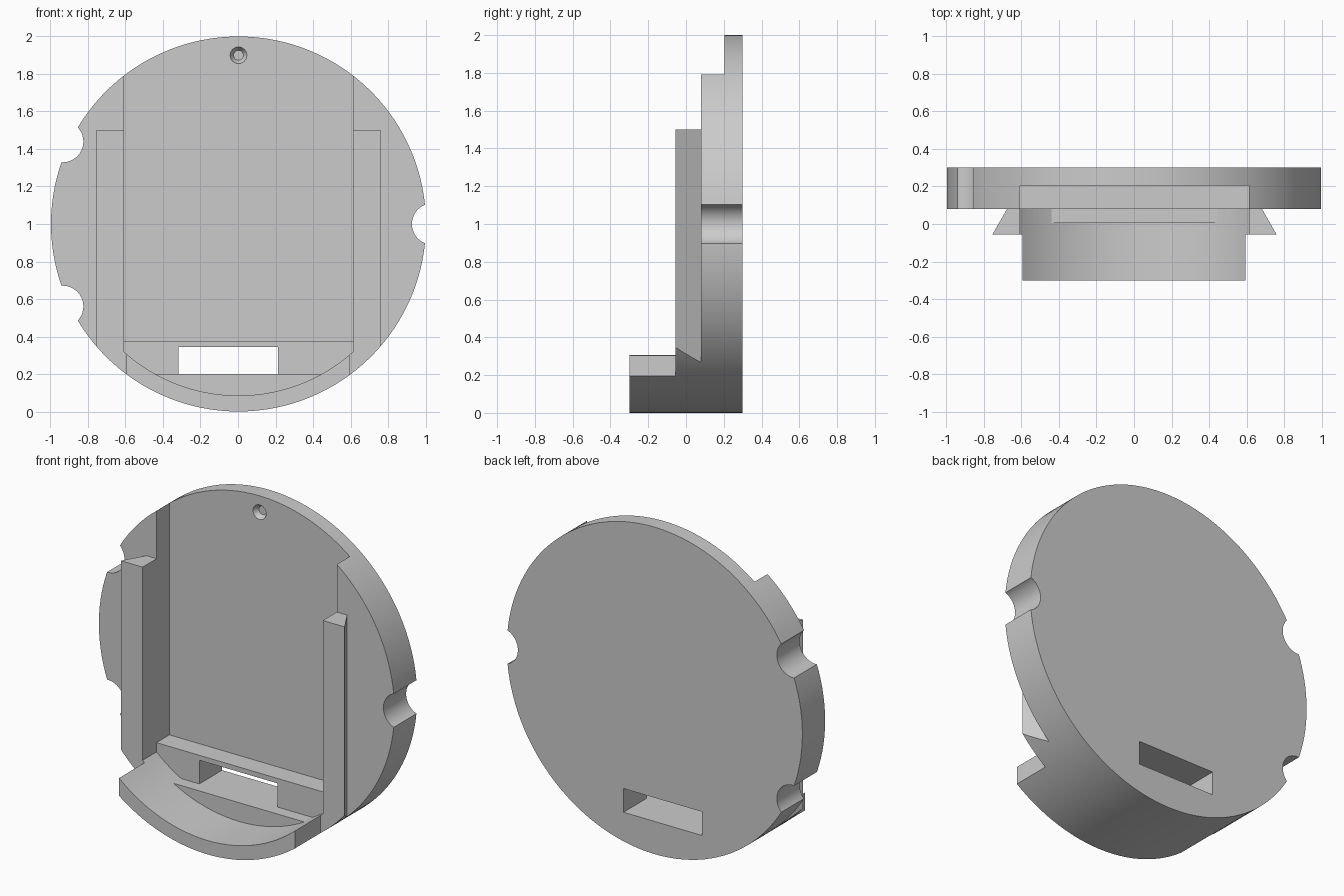
import bpy, bmesh, math
from mathutils import Matrix, Vector

if "Cube" in bpy.data.objects:
    bpy.data.objects.remove(bpy.data.objects["Cube"])

grey = bpy.data.materials.new("plain grey")
grey.diffuse_color = (0.6, 0.6, 0.6, 1)
grey.use_nodes = True
grey.node_tree.nodes["Principled BSDF"].inputs["Base Color"].default_value = grey.diffuse_color


def finish(bm, name):
    bmesh.ops.recalc_face_normals(bm, faces=bm.faces)
    me = bpy.data.meshes.new(name)
    bm.to_mesh(me)
    bm.free()
    me.materials.append(grey)
    ob = bpy.data.objects.new(name, me)
    bpy.context.collection.objects.link(ob)
    return ob


def box(name, x0, x1, y0, y1, z0, z1):
    bm = bmesh.new()
    bmesh.ops.create_cube(bm, size=1)
    for v in bm.verts:
        v.co = Vector(((x0 + x1) / 2 + v.co.x * (x1 - x0),
                       (y0 + y1) / 2 + v.co.y * (y1 - y0),
                       (z0 + z1) / 2 + v.co.z * (z1 - z0)))
    return finish(bm, name)


def cyl(name, x, z, r, y0, y1, n=128, r_back=None):
    """Cylinder or cone lying along y; r is the radius at y0."""
    bm = bmesh.new()
    m = Matrix.Translation((x, (y0 + y1) / 2, z)) @ Matrix.Rotation(-math.pi / 2, 4, 'X')
    bmesh.ops.create_cone(bm, cap_ends=True, segments=n, radius1=r,
                          radius2=r if r_back is None else r_back,
                          depth=y1 - y0, matrix=m)
    return finish(bm, name)


def prism(name, profile, z0, z1):
    bm = bmesh.new()
    f = bm.faces.new([bm.verts.new((x, y, z0)) for x, y in profile])
    g = bmesh.ops.extrude_face_region(bm, geom=[f])
    bmesh.ops.translate(bm, vec=(0, 0, z1 - z0),
                        verts=[v for v in g["geom"] if isinstance(v, bmesh.types.BMVert)])
    return finish(bm, name)


def boolean(ob, other, op):
    m = ob.modifiers.new(op, 'BOOLEAN')
    m.operation, m.solver, m.object = op, 'EXACT', other
    bpy.context.view_layer.objects.active = ob
    bpy.ops.object.modifier_apply(modifier=m.name)
    bpy.data.objects.remove(other)


# Back plate with a wide channel open at the top
body = box("round_mount", -1.2, 1.2, 0.08, 0.30, -0.2, 2.2)
boolean(body, box("channel", -0.61, 0.61, -0.1, 0.205, 0.375, 2.4), 'DIFFERENCE')

# Curved lip at the bottom, and its wider root between the rails
for x0, x1, y0 in ((-0.62, 0.62, -0.055), (-0.597, 0.593, -0.30)):
    lip = box("lip", x0, x1, y0, 0.15, -0.2, 0.6)
    boolean(lip, cyl("lip_bore", 0, 1, 0.915, -0.5, 0.4), 'DIFFERENCE')
    boolean(body, lip, 'UNION')

# Flat shelf below the slot
boolean(body, box("shelf", -0.46, 0.46, 0.005, 0.15, -0.1, 0.2), 'UNION')

# Dovetail side rails
for s in (-1, 1):
    rail = prism("rail", [(s * 0.61, -0.055), (s * 0.757, -0.055),
                          (s * 0.68, 0.08), (s * 0.66, 0.115), (s * 0.61, 0.115)], -0.1, 1.5)
    boolean(body, rail, 'UNION')

# Trim everything to the round outline
boolean(body, cyl("outline", 0, 1, 1.0, -0.5, 0.5), 'INTERSECT')

# Three rim notches
for a in (0, 154.9, 205.1):
    a = math.radians(a)
    boolean(body, cyl("notch", 1.035 * math.cos(a), 1 + 1.035 * math.sin(a),
                      0.11, 0.0, 0.5, 48), 'DIFFERENCE')

# Rectangular slot through the plate
boolean(body, box("slot", -0.32, 0.21, 0.05, 0.4, 0.2, 0.345), 'DIFFERENCE')

# Small dimple near the top
boolean(body, cyl("dimple", 0, 1.9, 0.049, 0.198, 0.235, 32, 0.026), 'DIFFERENCE')

body.data.transform(Matrix.Translation((0.0026, 0, 0)))
bpy.ops.object.select_all(action='DESELECT')
body.select_set(True)
bpy.context.view_layer.objects.active = body
bpy.ops.object.shade_smooth_by_angle(angle=math.radians(25))
